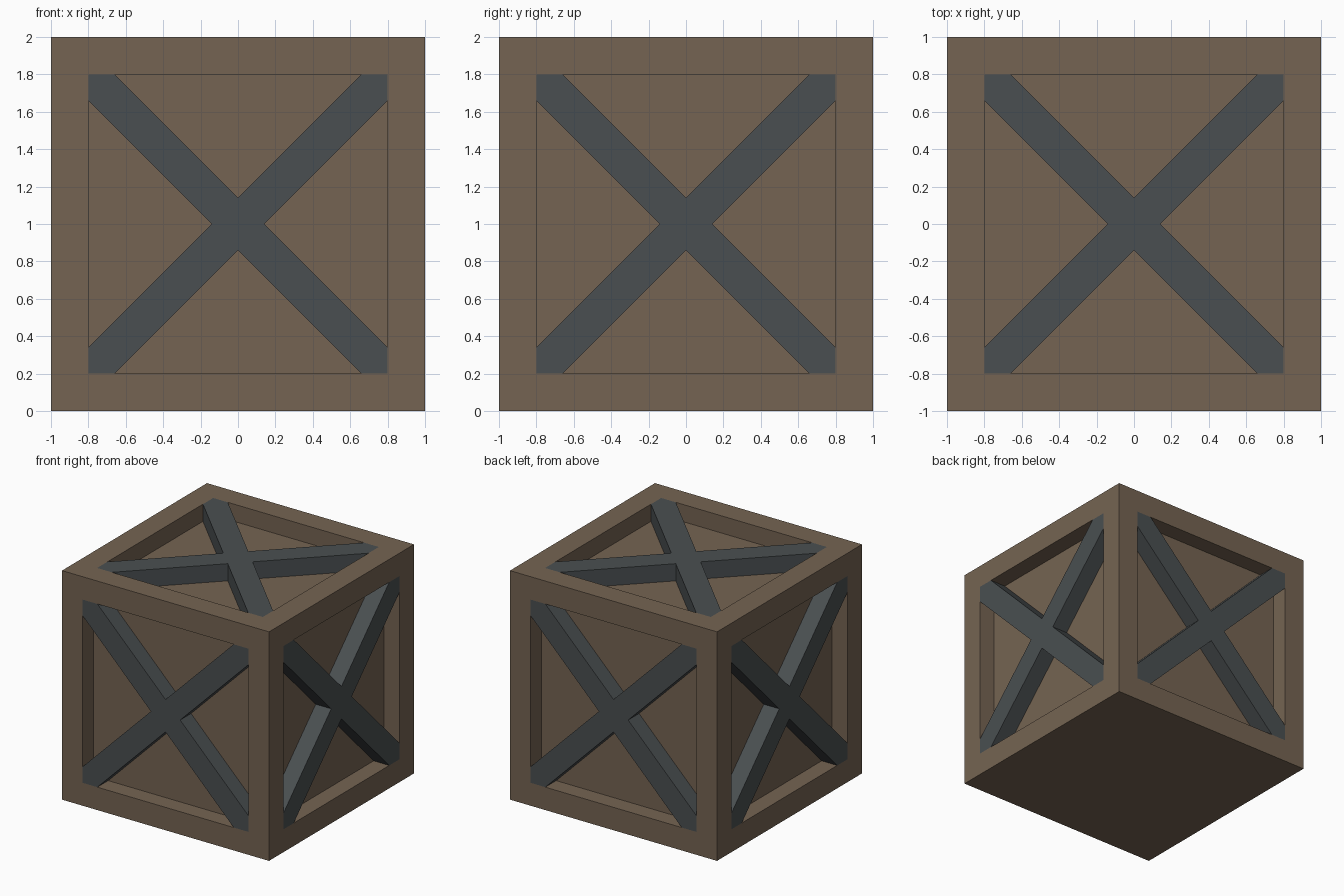
import bpy, bmesh
from math import pi
from mathutils import Matrix, Vector

if "Cube" in bpy.data.objects:
    bpy.data.objects.remove(bpy.data.objects["Cube"])

HALF, BORDER, DEPTH, BEAM = 1.0, 0.2, 0.15, 0.2


def material(name, color):
    m = bpy.data.materials.new(name)
    m.diffuse_color = (*color, 1)
    m.use_nodes = True
    m.node_tree.nodes["Principled BSDF"].inputs["Base Color"].default_value = m.diffuse_color
    return m


def add_object(name, bm, mat):
    bmesh.ops.recalc_face_normals(bm, faces=bm.faces[:])
    mesh = bpy.data.meshes.new(name)
    bm.to_mesh(mesh)
    bm.free()
    mesh.materials.append(mat)
    obj = bpy.data.objects.new(name, mesh)
    bpy.context.collection.objects.link(obj)
    return obj


wood = material("wood", (0.178, 0.127, 0.085))
metal = material("metal", (0.068, 0.078, 0.082))

# Crate body: cube with recessed panels on every face but the bottom
bm = bmesh.new()
bmesh.ops.create_cube(bm, size=2 * HALF, matrix=Matrix.Translation((0, 0, HALF)))
bm.normal_update()
panels = [f for f in bm.faces if f.normal.z > -0.5]
bmesh.ops.inset_individual(bm, faces=panels, thickness=BORDER, use_even_offset=True)
for panel in panels:
    normal = panel.normal.copy()
    inner = bmesh.ops.extrude_face_region(bm, geom=[panel])["geom"]
    verts = [g for g in inner if isinstance(g, bmesh.types.BMVert)]
    bmesh.ops.translate(bm, verts=verts, vec=-normal * DEPTH)
    bmesh.ops.delete(bm, geom=[panel], context='FACES_ONLY')
add_object("crate_body", bm, wood)


# Cross brace: X outline, flush with the frame and reaching the panel
def cross_brace(name, rotation):
    bm = bmesh.new()
    r, a = HALF - BORDER, BEAM / 2 ** 0.5
    arm = [(r, r - a), (r, r), (r - a, r), (0, a)]
    outline = []
    for i in range(4):
        turn = Matrix.Rotation(i * pi / 2, 3, 'Z')
        outline += [bm.verts.new(turn @ Vector((x, y, HALF))) for x, y in arm]
    face = bm.faces.new(outline)
    geom = bmesh.ops.extrude_face_region(bm, geom=[face])["geom"]
    verts = [g for g in geom if isinstance(g, bmesh.types.BMVert)]
    bmesh.ops.translate(bm, verts=verts, vec=(0, 0, -DEPTH))
    bmesh.ops.transform(bm, matrix=Matrix.Translation((0, 0, HALF)) @ rotation,
                        verts=bm.verts[:])
    add_object(name, bm, metal)


cross_brace("top_brace", Matrix.Identity(4))
for i, side in enumerate(("front", "right", "back", "left")):
    cross_brace(side + "_brace",
                Matrix.Rotation(i * pi / 2, 4, 'Z') @ Matrix.Rotation(pi / 2, 4, 'X'))
